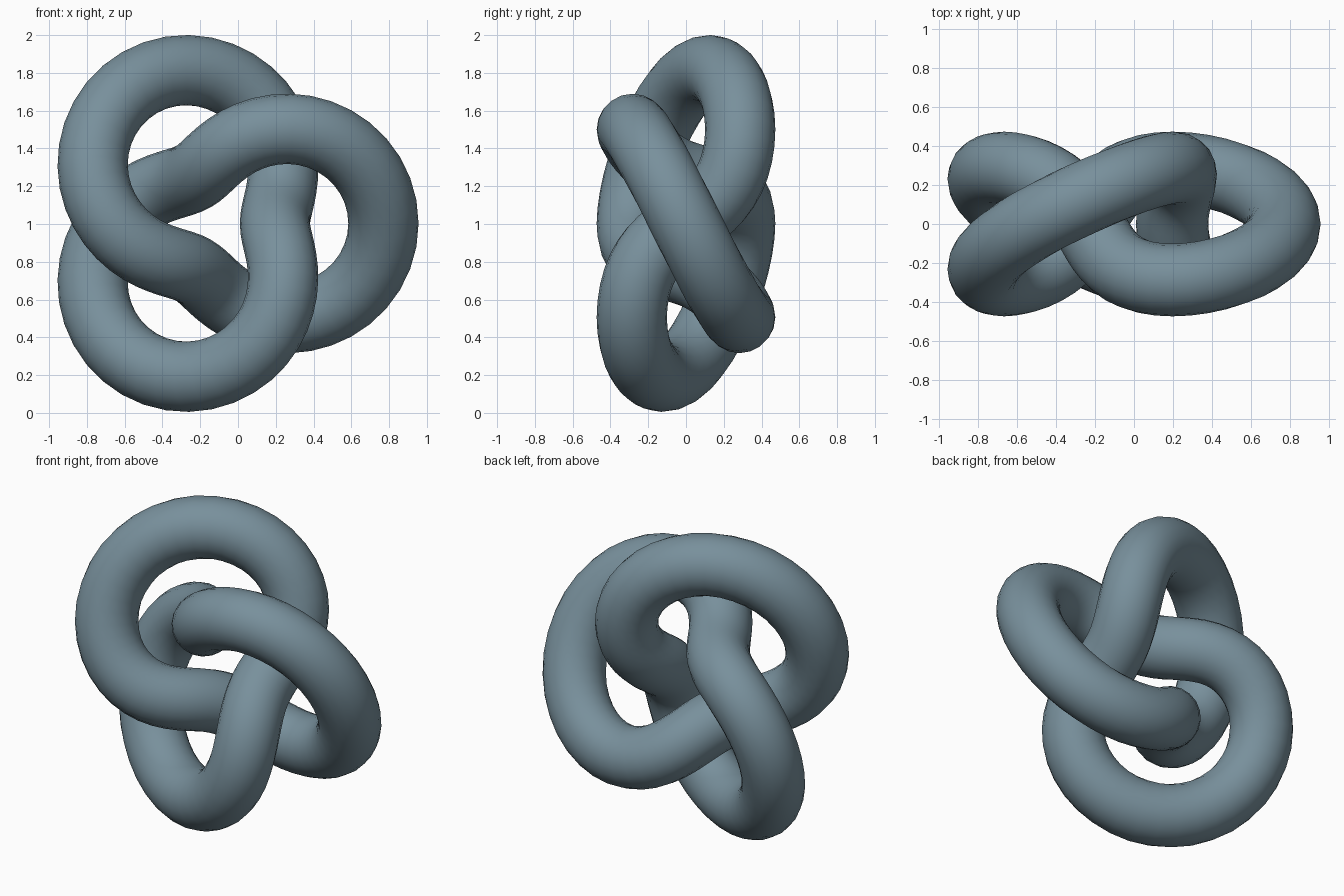
import bpy, bmesh, math
from mathutils import Vector

if "Cube" in bpy.data.objects:
    bpy.data.objects.remove(bpy.data.objects["Cube"])

SCALE, TUBE = 0.287, 0.186         # knot unit size and tube radius
SEGMENTS, SIDES = 120, 20
CENTRE = Vector((-0.091, 0.0, 1.003))


def knot_point(t):
    """Trefoil path wound twice round a ring that faces the front."""
    r = 2 + math.cos(3 * t)
    return CENTRE + SCALE * Vector((r * math.cos(2 * t),
                                    -math.sin(3 * t),
                                    r * math.sin(2 * t)))


# Sweep a circle along the closed path, keeping it level with the y axis
bm = bmesh.new()
rings = []
for i in range(SEGMENTS):
    t = 2 * math.pi * i / SEGMENTS
    tangent = (knot_point(t + 0.001) - knot_point(t - 0.001)).normalized()
    side = tangent.cross(Vector((0, 1, 0))).normalized()
    depth = side.cross(tangent)
    ring = []
    for j in range(SIDES):
        a = 2 * math.pi * j / SIDES
        ring.append(bm.verts.new(
            knot_point(t) + TUBE * (math.cos(a) * side + math.sin(a) * depth)))
    rings.append(ring)

for i in range(SEGMENTS):
    a, b = rings[i], rings[(i + 1) % SEGMENTS]
    for j in range(SIDES):
        k = (j + 1) % SIDES
        bm.faces.new((a[j], a[k], b[k], b[j])).smooth = True
bmesh.ops.recalc_face_normals(bm, faces=bm.faces)

mesh = bpy.data.meshes.new("trefoil_knot")
bm.to_mesh(mesh)
bm.free()

# Blue grey surface
mat = bpy.data.materials.new("blue_grey")
mat.diffuse_color = (0.188, 0.279, 0.332, 1)
mat.use_nodes = True
mat.node_tree.nodes["Principled BSDF"].inputs["Base Color"].default_value = mat.diffuse_color
mesh.materials.append(mat)

knot = bpy.data.objects.new("trefoil_knot", mesh)
bpy.context.collection.objects.link(knot)
